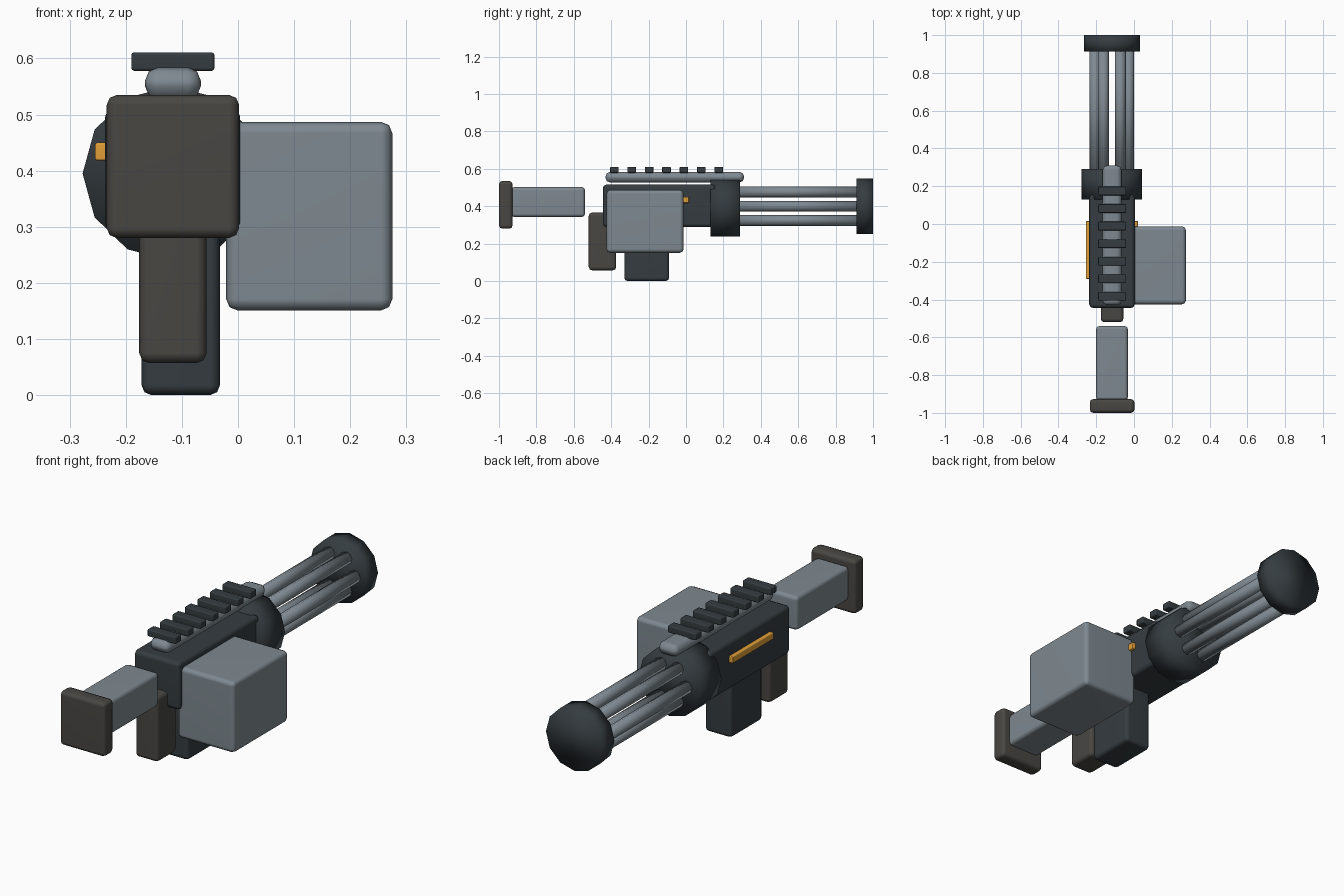
import bpy, bmesh, math
from mathutils import Matrix, Vector

if "Cube" in bpy.data.objects:
    bpy.data.objects.remove(bpy.data.objects["Cube"])

CX, CZ = -0.117, 0.40   # bore axis


def material(name, rgb):
    m = bpy.data.materials.new(name)
    m.diffuse_color = (*rgb, 1)
    m.use_nodes = True
    m.node_tree.nodes["Principled BSDF"].inputs["Base Color"].default_value = m.diffuse_color
    return m


DARK = material("dark_steel", (0.035, 0.045, 0.052))
STEEL = material("light_steel", (0.21, 0.25, 0.28))
RUBBER = material("rubber", (0.065, 0.062, 0.056))
AMBER = material("amber", (0.75, 0.35, 0.04))


def finish(bm, name, mat):
    me = bpy.data.meshes.new(name)
    bm.to_mesh(me)
    bm.free()
    me.materials.append(mat)
    ob = bpy.data.objects.new(name, me)
    bpy.context.collection.objects.link(ob)
    for p in me.polygons:
        p.use_smooth = True
    return ob


def box(name, x, y, z, mat, bevel=0.018):
    """Rounded box from (min, max) ranges."""
    lo, hi = Vector((x[0], y[0], z[0])), Vector((x[1], y[1], z[1]))
    bm = bmesh.new()
    bmesh.ops.create_cube(bm, size=1, matrix=Matrix.Translation((lo + hi) / 2)
                          @ Matrix.Diagonal((*(hi - lo), 1)))
    ob = finish(bm, name, mat)
    b = ob.modifiers.new("bevel", 'BEVEL')
    b.width, b.segments = bevel, 2
    w = ob.modifiers.new("normals", 'WEIGHTED_NORMAL')
    w.keep_sharp = True
    return ob


def tube(name, x, z, y0, y1, r, sides, mat, squash=1.0):
    """Cylinder along y with a corner on the x axis."""
    bm = bmesh.new()
    rings = [[bm.verts.new((x + r * math.cos(i * math.tau / sides), y,
                            z + r * squash * math.sin(i * math.tau / sides)))
              for i in range(sides)] for y in (y0, y1)]
    for i in range(sides):
        j = (i + 1) % sides
        bm.faces.new((rings[0][i], rings[0][j], rings[1][j], rings[1][i]))
    bm.faces.new(rings[0])
    bm.faces.new(rings[1])
    bmesh.ops.recalc_face_normals(bm, faces=bm.faces)
    return finish(bm, name, mat)


# Body
box("receiver", (-0.237, 0.004), (-0.445, 0.16), (0.288, 0.516), DARK, 0.02)
box("magazine", (-0.172, -0.032), (-0.33, -0.09), (0.0, 0.32), DARK)
box("grip", (-0.176, -0.056), (-0.52, -0.373), (0.057, 0.366), RUBBER)
box("ammo_box", (-0.021, 0.275), (-0.425, -0.013), (0.151, 0.487), STEEL, 0.02)

# Stock
box("stock_tube", (-0.201, -0.032), (-0.935, -0.54), (0.342, 0.503), STEEL)
box("butt_pad", (-0.234, 0.002), (-1.0, -0.927), (0.28, 0.535), RUBBER)

# Top rail with cross teeth
box("top_rail", (-0.166, -0.066), (-0.43, 0.31), (0.527, 0.584), STEEL, 0.024)
for i in range(7):
    y = -0.383 + i * 0.093
    box(f"rail_tooth_{i + 1}", (-0.19, -0.042), (y - 0.023, y + 0.023),
        (0.578, 0.611), DARK, 0.005)

# Glowing strips on both sides
for side, s in (("left", -1), ("right", 1)):
    a, b = sorted((CX + s * 0.115, CX + s * 0.138))
    box(f"{side}_strip", (a, b), (-0.29, 0.016), (0.418, 0.45), AMBER, 0.004)

# Rotary barrel cluster
tube("barrel_hub", CX, 0.395, 0.13, 0.29, 0.16, 12, DARK, 0.975)
tube("muzzle_ring", CX, CZ, 0.912, 1.0, 0.148, 12, DARK)
for i in range(6):
    a = i * math.tau / 6
    tube(f"barrel_{i + 1}", CX + 0.089 * math.cos(a), CZ + 0.088 * math.sin(a),
         0.25, 0.95, 0.029, 8, STEEL)
